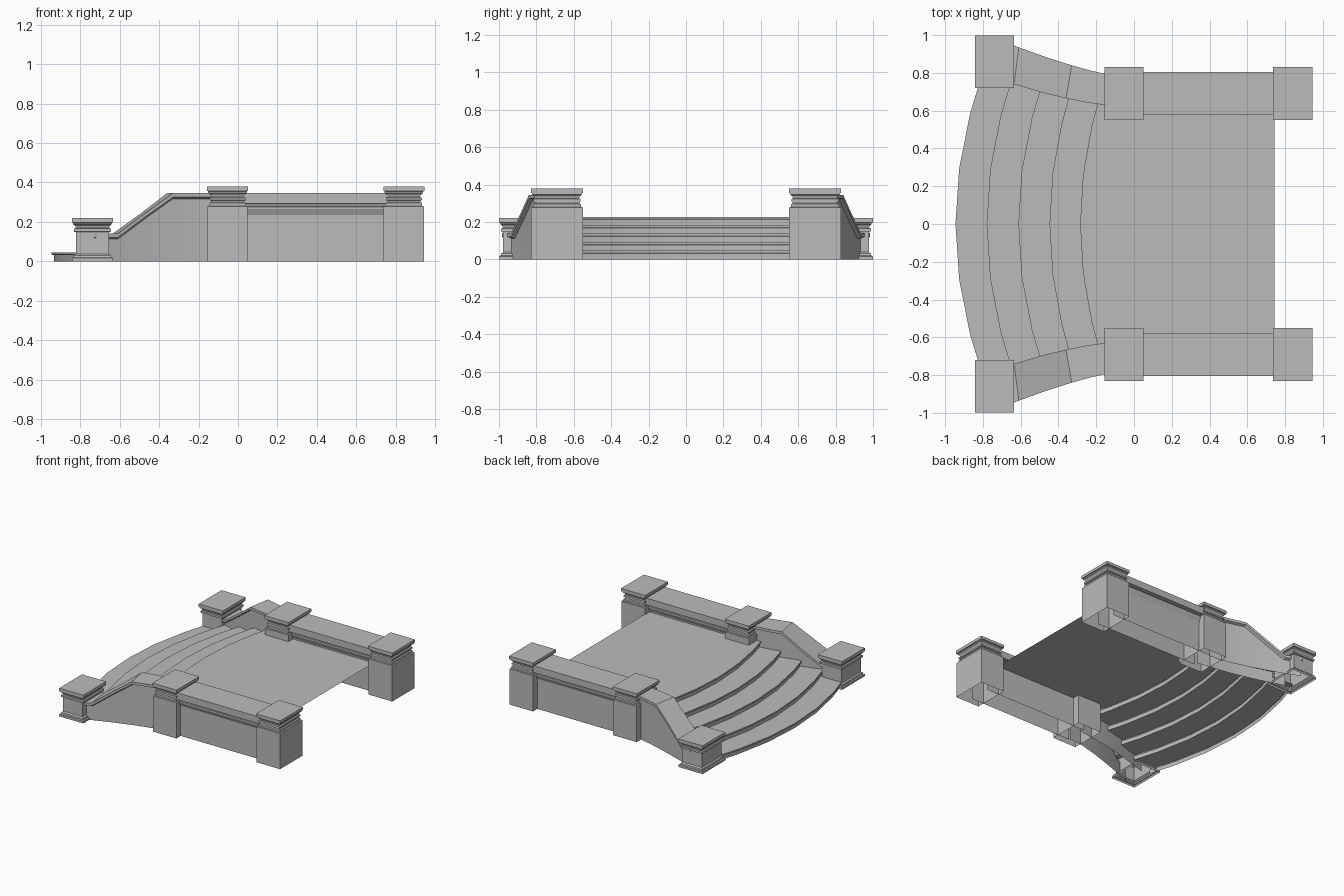
import bpy
import math

cube = bpy.data.objects.get("Cube")
if cube:
    bpy.data.objects.remove(cube, do_unlink=True)

stone = bpy.data.materials.new("grey_stone")
stone.use_nodes = True
GREY = (0.5, 0.5, 0.5, 1)
stone.diffuse_color = GREY
bsdf = stone.node_tree.nodes["Principled BSDF"]
bsdf.inputs["Base Color"].default_value = GREY
bsdf.inputs["Roughness"].default_value = 0.8


def loft(name, rings, closed=False, cap=False, mirror=False, smooth=False):
    """Skin a list of equal-length point rings into one surface."""
    n = len(rings[0])
    verts = [p for ring in rings for p in ring]
    faces = []
    for r in range(len(rings) - 1):
        for i in range(n if closed else n - 1):
            j = (i + 1) % n
            faces.append((r * n + i, r * n + j, (r + 1) * n + j, (r + 1) * n + i))
    if cap:
        faces.append(tuple(range(len(verts) - n, len(verts))))
    mesh = bpy.data.meshes.new(name)
    mesh.from_pydata(verts, [], faces)
    mesh.materials.append(stone)
    obj = bpy.data.objects.new(name, mesh)
    bpy.context.collection.objects.link(obj)
    if mirror:
        mod = obj.modifiers.new("Mirror", 'MIRROR')
        mod.use_axis = (False, True, False)
        mod.use_mirror_merge = False
    if smooth:
        bpy.ops.object.select_all(action='DESELECT')
        obj.select_set(True)
        bpy.context.view_layer.objects.active = obj
        bpy.ops.object.shade_smooth_by_angle(angle=math.radians(25))
    return obj


def post(name, cx, cy, profile, hx=0.104, hy=0.14):
    """Square post, hollow underneath, from (inset, height) pairs."""
    rings = []
    for inset, z in profile:
        a, b = hx - inset, hy - inset
        rings.append([(cx - a, cy - b, z), (cx + a, cy - b, z),
                      (cx + a, cy + b, z), (cx - a, cy + b, z)])
    loft(name, rings, closed=True, cap=True, mirror=True)


def wall_section(x_in, y_in, x_out, y_out, profile):
    """Cross-section up the outer side, over the top and down the inner side."""
    outer = [(x_out, y_out - d, z) for d, z in profile]
    inner = [(x_in, y_in + d, z) for d, z in reversed(profile)]
    return outer + inner


# Large posts with moulded caps
large = [(0.002, 0), (0.002, 0.278), (0.012, 0.28), (0.012, 0.295), (0.02, 0.3),
         (0.02, 0.308), (0.013, 0.31), (0.013, 0.322), (0.022, 0.326),
         (0.018, 0.338), (0.006, 0.347), (0.006, 0.355), (0, 0.356), (0, 0.378)]
post("middle_posts", -0.053, 0.69, large)
post("back_posts", 0.841, 0.69, large)

# Small end posts with a flared foot
small = [(0, 0), (0, 0.016), (0.008, 0.02), (0.01, 0.03), (0.02, 0.038),
         (0.02, 0.148), (0.01, 0.15), (0.01, 0.165), (0.02, 0.168),
         (0.016, 0.18), (0.006, 0.188), (0.006, 0.195), (0, 0.196), (0, 0.22)]
post("end_posts", -0.738, 0.859, small)

# Straight parapet walls with grooved coping
parapet = [(0.03, 0), (0.03, 0.235), (0.016, 0.265), (0.016, 0.276),
           (0.03, 0.28), (0.03, 0.29), (0, 0.292), (0, 0.345)]
loft("parapet_walls",
     [wall_section(x, 0.577, x, 0.805, parapet) for x in (-0.05, 0.84)],
     mirror=True)

# Curved, sloping stair walls
stations = [(-0.05, 0.615, -0.05, 0.785, 0.345),
            (-0.155, 0.63, -0.155, 0.795, 0.345),
            (-0.26, 0.645, -0.24, 0.815, 0.345),
            (-0.36, 0.665, -0.33, 0.84, 0.345),
            (-0.49, 0.697, -0.47, 0.885, 0.245),
            (-0.635, 0.74, -0.61, 0.935, 0.14),
            (-0.73, 0.77, -0.73, 0.985, 0.14)]
rings = []
for xi, yi, xo, yo, top in stations:
    coping = [(0.02, 0), (0.02, top - 0.028), (0, top - 0.02), (0, top)]
    rings.append(wall_section(xi, yi, xo, yo, coping))
loft("stair_walls", rings, mirror=True, smooth=True)

# Curved steps with nosings, running into the flat deck
fronts = [-0.945, -0.78, -0.612, -0.447, -0.285]
ends = [0.78, 0.77, 0.75, 0.71, 0.69]
RISE = 0.0455
spread = [-1, -0.75, -0.375, 0, 0.375, 0.75, 1]


def step_row(front, end, z):
    return [(front + 0.225 * (s * end) ** 2, s * end, z) for s in spread]


rows = []
for i, (front, end) in enumerate(zip(fronts, ends)):
    low, high = i * RISE, (i + 1) * RISE
    rows += [step_row(front + 0.012, end, low),
             step_row(front + 0.012, end, high - 0.014),
             step_row(front, end, high - 0.012),
             step_row(front, end, high)]
rows.append([(0.745, s * ends[-1], 5 * RISE) for s in spread])
loft("steps_and_deck", rows, smooth=True)
